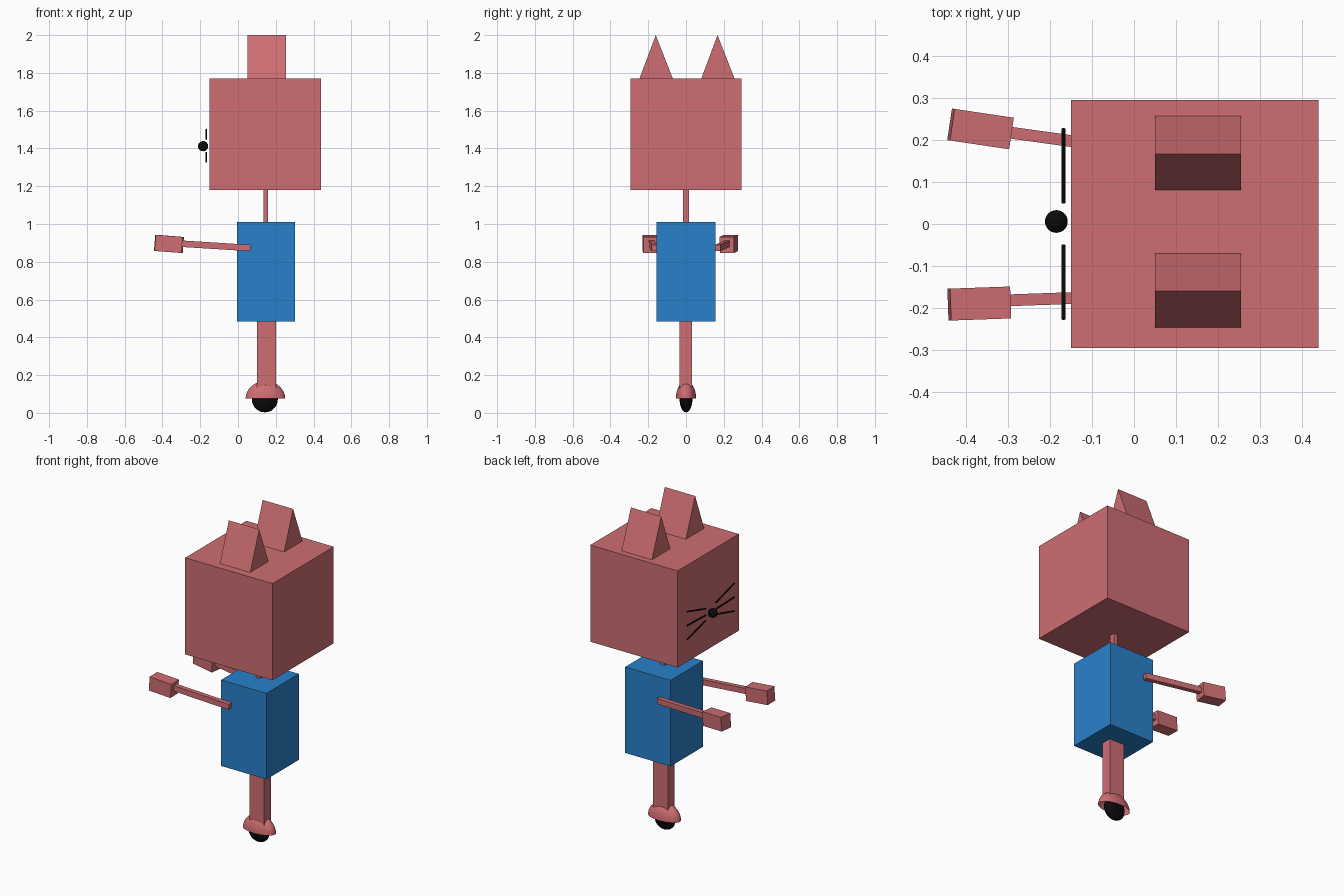
import bpy, bmesh
from mathutils import Vector, Matrix

if "Cube" in bpy.data.objects:
    bpy.data.objects.remove(bpy.data.objects["Cube"])


def material(name, color):
    m = bpy.data.materials.new(name)
    m.diffuse_color = (*color, 1)
    m.use_nodes = True
    m.node_tree.nodes["Principled BSDF"].inputs["Base Color"].default_value = m.diffuse_color
    return m


PINK = material("pink", (0.62, 0.155, 0.17))
BLUE = material("blue", (0.022, 0.22, 0.60))
BLACK = material("black", (0.003, 0.003, 0.003))


def finish(name, bm, mat, smooth=False):
    me = bpy.data.meshes.new(name)
    bm.to_mesh(me)
    bm.free()
    me.materials.append(mat)
    for p in me.polygons:
        p.use_smooth = smooth
    ob = bpy.data.objects.new(name, me)
    bpy.context.collection.objects.link(ob)
    return ob


def box(name, lo, hi, mat):
    lo, hi = Vector(lo), Vector(hi)
    bm = bmesh.new()
    bmesh.ops.create_cube(bm, size=1, matrix=Matrix.LocRotScale((lo + hi) / 2, None, hi - lo))
    return finish(name, bm, mat)


def bar(name, a, b, width, height, mat):
    """Rectangular bar running from a to b."""
    a, b = Vector(a), Vector(b)
    d = b - a
    side = Vector((0, 0, 1)).cross(d).normalized()
    rot = Matrix((d.normalized(), side, d.cross(side).normalized())).transposed()
    bm = bmesh.new()
    bmesh.ops.create_cube(bm, size=1, matrix=Matrix.LocRotScale(
        (a + b) / 2, rot.to_quaternion(), (d.length, width, height)))
    return finish(name, bm, mat)


def ball(name, centre, radii, mat, upper_half=False):
    bm = bmesh.new()
    bmesh.ops.create_uvsphere(bm, u_segments=32, v_segments=16, radius=1)
    if upper_half:
        low = [v for v in bm.verts if v.co.z < -0.01]
        bmesh.ops.delete(bm, geom=low, context='VERTS')
    bmesh.ops.transform(bm, matrix=Matrix.LocRotScale(centre, None, radii), verts=bm.verts)
    return finish(name, bm, mat, True)


def rod(name, a, b, radius, mat):
    a, b = Vector(a), Vector(b)
    rot = (b - a).to_track_quat('Z', 'Y')
    bm = bmesh.new()
    bmesh.ops.create_cone(bm, cap_ends=True, segments=12, radius1=radius, radius2=radius,
                          depth=(b - a).length, matrix=Matrix.LocRotScale((a + b) / 2, rot, None))
    ob = finish(name, bm, mat)
    return ob


# Head, neck, torso and leg
box("head", (-0.15, -0.295, 1.18), (0.44, 0.295, 1.77), PINK)
box("neck", (0.134, -0.017, 1.01), (0.16, 0.017, 1.19), PINK)
box("torso", (-0.005, -0.156, 0.485), (0.302, 0.156, 1.01), BLUE)
box("leg", (0.10, -0.034, 0.13), (0.20, 0.031, 0.49), PINK)

# Ears: triangular prisms
for label, y in (("right", 0.169), ("left", -0.158)):
    bm = bmesh.new()
    profile = [(-0.09, 1.765), (0.09, 1.765), (-0.002, 2.0)]
    face = bm.faces.new([bm.verts.new((0.05, y + dy, z)) for dy, z in profile])
    ext = bmesh.ops.extrude_face_region(bm, geom=[face])
    bmesh.ops.translate(bm, vec=(0.205, 0, 0),
                        verts=[g for g in ext["geom"] if isinstance(g, bmesh.types.BMVert)])
    bmesh.ops.recalc_face_normals(bm, faces=bm.faces)
    finish(label + "_ear", bm, PINK)

# Arms with block hands, slightly splayed
bar("right_arm", (0.065, 0.168, 0.873), (-0.305, 0.219, 0.896), 0.028, 0.034, PINK)
bar("right_hand", (-0.295, 0.216, 0.889), (-0.436, 0.237, 0.900), 0.076, 0.085, PINK)
bar("left_arm", (0.065, -0.169, 0.873), (-0.305, -0.182, 0.896), 0.028, 0.034, PINK)
bar("left_hand", (-0.297, -0.187, 0.889), (-0.440, -0.192, 0.900), 0.076, 0.085, PINK)

# Wheel under a hollow fender
ball("wheel", (0.142, 0, 0.073), (0.069, 0.034, 0.070), BLACK)
ball("fender", (0.145, 0, 0.075), (0.105, 0.054, 0.093), PINK, upper_half=True)

# Nose and fanned whiskers
ball("nose", (-0.185, 0.006, 1.412), (0.027, 0.027, 0.027), BLACK)
for label, s in (("right", 1), ("left", -1)):
    for i, (z0, z1) in enumerate(((1.45, 1.50), (1.41, 1.415), (1.378, 1.33))):
        rod(f"{label}_whisker_{i + 1}", (-0.168, s * 0.05, z0), (-0.168, s * 0.227, z1), 0.0045, BLACK)
